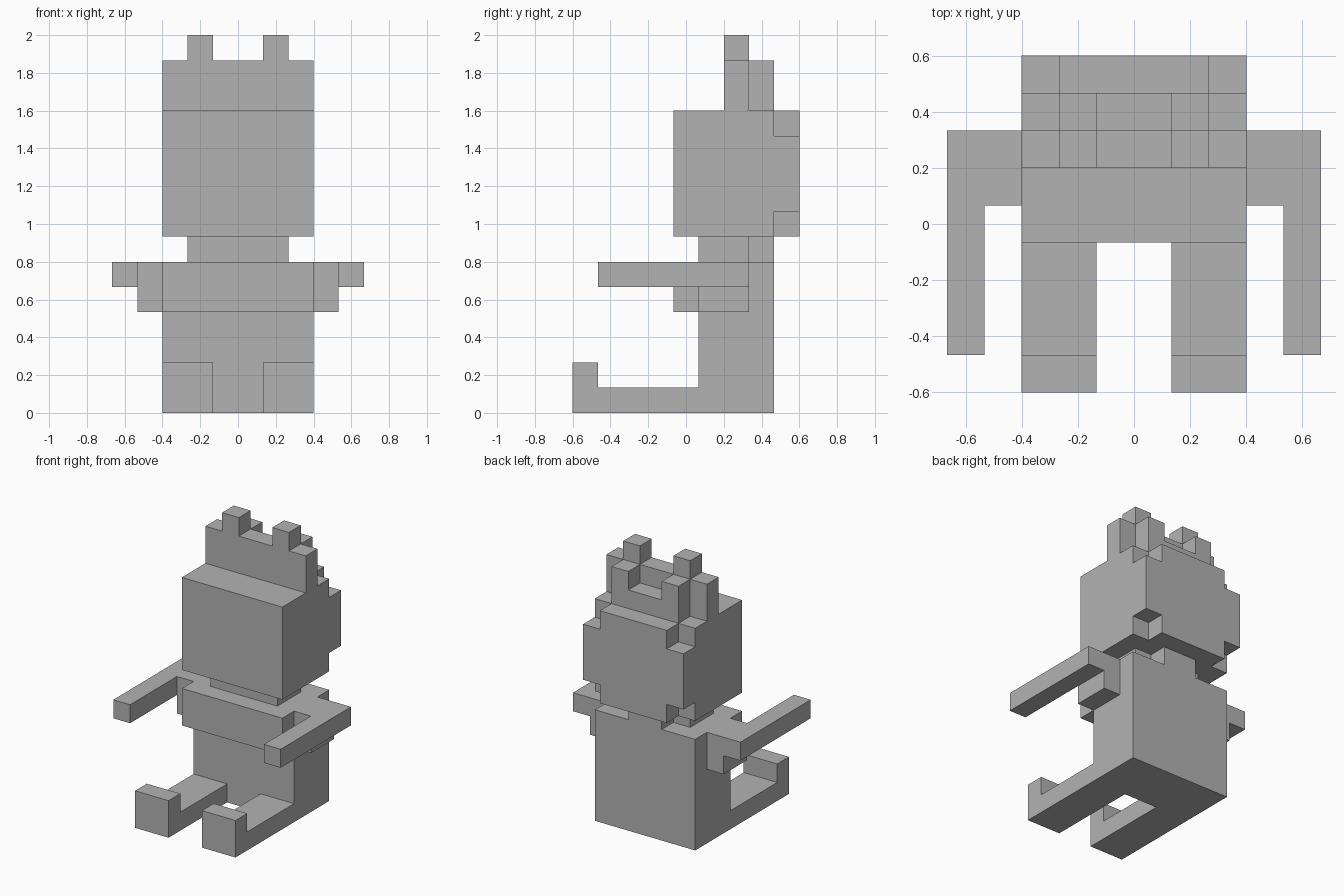
import bpy
import bmesh
from mathutils import Vector

cube = bpy.data.objects.get("Cube")
if cube:
    bpy.data.objects.remove(cube, do_unlink=True)

UNIT = 2 / 15        # size of one building block
Y_MID = 4.5          # block row that lies on y = 0

grey = bpy.data.materials.new("plain grey")
grey.use_nodes = True
COLOUR = (0.45, 0.45, 0.45, 1)
grey.diffuse_color = COLOUR
grey.node_tree.nodes["Principled BSDF"].inputs["Base Color"].default_value = COLOUR


def part(name, *boxes, mirror=False):
    """One object from boxes given as (x, y, z) ranges in block units."""
    bm = bmesh.new()
    for xs, ys, zs in boxes:
        low = Vector((xs[0], ys[0] - Y_MID, zs[0])) * UNIT
        high = Vector((xs[1], ys[1] - Y_MID, zs[1])) * UNIT
        verts = bmesh.ops.create_cube(bm, size=1)["verts"]
        bmesh.ops.scale(bm, vec=high - low, verts=verts)
        bmesh.ops.translate(bm, vec=(low + high) / 2, verts=verts)
    mesh = bpy.data.meshes.new(name)
    bm.to_mesh(mesh)
    bm.free()
    mesh.materials.append(grey)
    obj = bpy.data.objects.new(name, mesh)
    bpy.context.scene.collection.objects.link(obj)
    if mirror:
        mod = obj.modifiers.new("Mirror", 'MIRROR')
        mod.use_mirror_merge = False
    return obj


FULL, MIDDLE, INNER = (-3, 3), (-2, 2), (-1, 1)

# Body
part("torso", (FULL, (5, 8), (0, 6)))
part("chest", (FULL, (4, 5), (4, 6)))
part("neck", (MIDDLE, (5, 7), (6, 7)), (INNER, (7, 8), (6, 7)))

# Seated legs with upturned feet
part("legs", ((1, 3), (0, 5), (0, 1)), mirror=True)
part("feet", ((1, 3), (0, 1), (1, 2)), mirror=True)

# Arms reaching forward
part("shoulders", ((3, 4), (5, 7), (4, 6)), mirror=True)
part("forearms", ((4, 5), (1, 7), (5, 6)), mirror=True)

# Head, with the back corners notched at top and bottom
part("head", (FULL, (4, 8), (7, 12)))
part("head_back", (MIDDLE, (8, 9), (7, 12)))
part("head_back_sides", ((2, 3), (8, 9), (8, 11)), mirror=True)

# Crest on top of the head
part("crest_front", (FULL, (6, 7), (12, 14)))
part("crest_horns", ((1, 2), (6, 7), (14, 15)), mirror=True)
part("crest_back_bar", (INNER, (7, 8), (12, 13)))
part("crest_back_posts", ((1, 2), (7, 8), (12, 14)), mirror=True)
